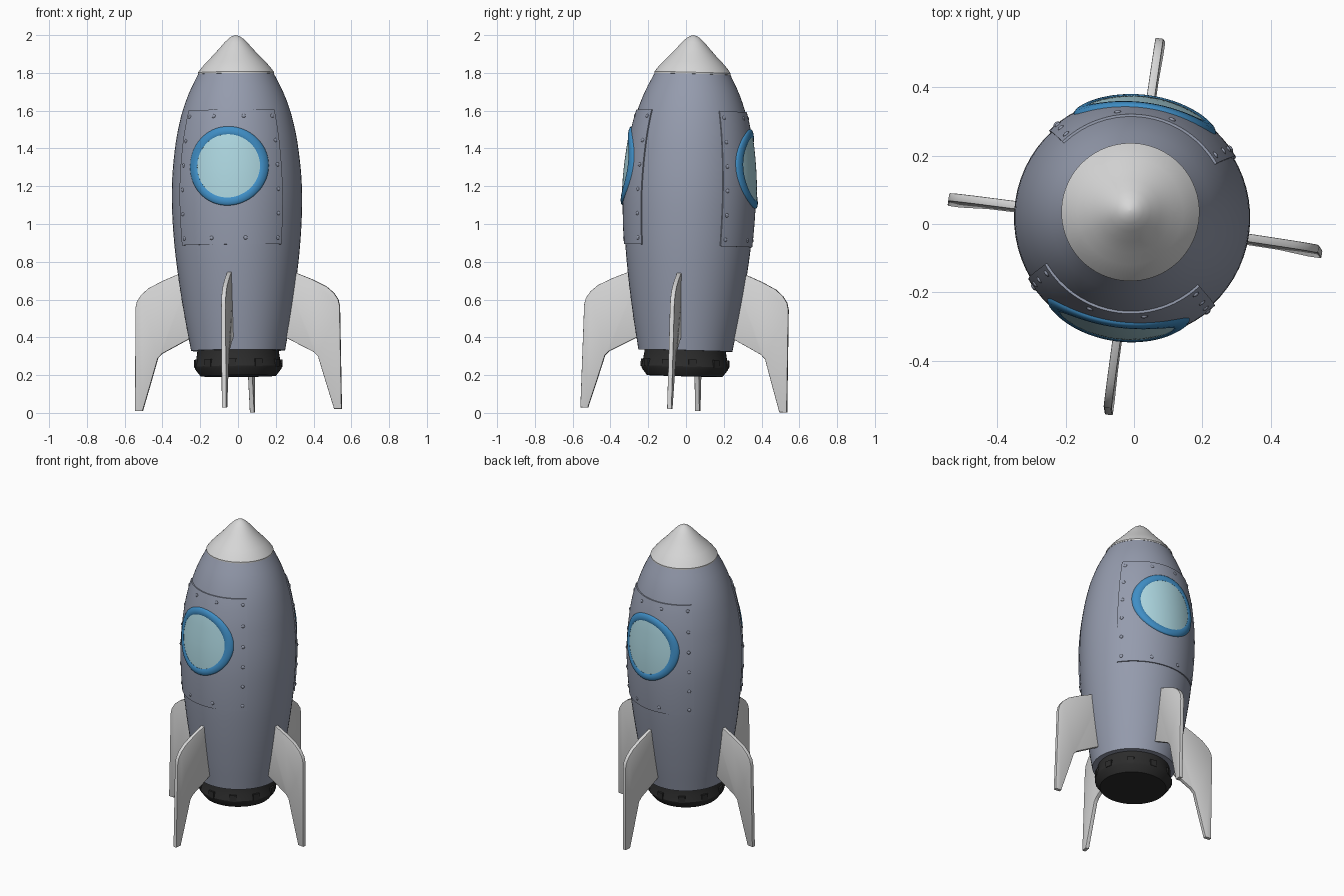
import bpy, bmesh, math
from mathutils import Matrix, Vector

if "Cube" in bpy.data.objects:
    bpy.data.objects.remove(bpy.data.objects["Cube"])

# Slight lean and twist of the whole rocket
POSE = (Matrix.Translation((0.003, -0.012, 0)) @ Matrix.Rotation(-0.0075, 4, 'Y')
        @ Matrix.Rotation(-0.026, 4, 'X') @ Matrix.Rotation(math.radians(-8), 4, 'Z'))


def mat(name, *rgb):
    m = bpy.data.materials.new(name)
    m.diffuse_color = (*rgb, 1)
    m.use_nodes = True
    m.node_tree.nodes["Principled BSDF"].inputs["Base Color"].default_value = m.diffuse_color
    return m


HULL = mat("blue_grey_hull", 0.30, 0.33, 0.42)
WHITE = mat("light_grey", 0.68, 0.68, 0.68)
DARK = mat("dark_engine", 0.025, 0.025, 0.025)
BLUE = mat("blue_frame", 0.05, 0.27, 0.56)
GLASS = mat("pale_blue_glass", 0.42, 0.68, 0.75)


def finish(name, bm, material, angle=35):
    bmesh.ops.remove_doubles(bm, verts=bm.verts, dist=1e-5)
    bmesh.ops.recalc_face_normals(bm, faces=bm.faces)
    bm.transform(POSE)
    me = bpy.data.meshes.new(name)
    bm.to_mesh(me)
    bm.free()
    me.materials.append(material)
    ob = bpy.data.objects.new(name, me)
    bpy.context.collection.objects.link(ob)
    bpy.ops.object.select_all(action='DESELECT')
    ob.select_set(True)
    bpy.context.view_layer.objects.active = ob
    bpy.ops.object.shade_smooth_by_angle(angle=math.radians(angle))
    return ob


# Hull outline: (height, radius)
HULL_PTS = [(0.33, 0.249), (0.5, 0.28), (0.7, 0.311), (0.9, 0.334), (1.1, 0.345), (1.25, 0.342),
            (1.4, 0.327), (1.5, 0.31), (1.6, 0.285), (1.7, 0.248), (1.8, 0.198)]


def hull_radius(z):
    p = HULL_PTS
    i = max(k for k in range(len(p) - 1) if k == 0 or p[k][0] <= z)

    def slope(k):
        a, b = p[max(k - 1, 0)], p[min(k + 1, len(p) - 1)]
        return (b[1] - a[1]) / (b[0] - a[0])
    h = p[i + 1][0] - p[i][0]
    t = (z - p[i][0]) / h
    return ((2*t**3 - 3*t*t + 1) * p[i][1] + (t**3 - 2*t*t + t) * h * slope(i)
            + (3*t*t - 2*t**3) * p[i + 1][1] + (t**3 - t*t) * h * slope(i + 1))


def on_hull(theta, z, off):
    r = hull_radius(z) + off
    return Vector((r * math.cos(theta), r * math.sin(theta), z))


def loft(sections, closed):
    """Skin a row of matching closed sections."""
    bm = bmesh.new()
    rows = [[bm.verts.new(p) for p in s] for s in sections]
    n, m = len(rows), len(rows[0])
    for i in range(n if closed else n - 1):
        a, b = rows[i], rows[(i + 1) % n]
        for j in range(m):
            k = (j + 1) % m
            bm.faces.new((a[j], b[j], b[k], a[k]))
    if not closed:
        bm.faces.new(rows[0])
        bm.faces.new(rows[-1])
    return bm


def lathe(name, profile, material, n=64, angle=35):
    """Revolve (radius, height) points; ends are capped."""
    rings = [[(r * math.cos(t), r * math.sin(t), z)
              for t in (2 * math.pi * k / n for k in range(n))] for r, z in profile]
    return finish(name, loft(rings, False), material, angle)


# Hull, nose cone and engine
zs = [0.33 + 1.47 * k / 40 for k in range(41)]
lathe("hull", [(hull_radius(z), z) for z in zs], HULL)
lathe("nose_cone", [(0.19, 1.79), (0.202, 1.795), (0.202, 1.803), (0.182, 1.83), (0.155, 1.86),
                    (0.122, 1.893), (0.09, 1.928), (0.06, 1.962), (0.038, 1.983),
                    (0.018, 1.996), (0.002, 2.0)], WHITE)
lathe("engine", [(0.215, 0.345), (0.217, 0.315), (0.222, 0.285), (0.232, 0.245), (0.228, 0.232),
                 (0.2, 0.195)], DARK, 48, 25)

# Small blocks around the engine
bm = bmesh.new()
for k in range(10):
    t = 2 * math.pi * (k + 0.5) / 10
    m = (Matrix.Rotation(t, 4, 'Z') @ Matrix.Translation((0.222, 0, 0.262))
         @ Matrix.Diagonal((0.024, 0.042, 0.04, 1)))
    bmesh.ops.create_cube(bm, size=1, matrix=m)
finish("engine_blocks", bm, DARK)

# Four fins with a rounded shoulder
FIN = [(0.23, 0.41), (0.24, 0.755), (0.315, 0.738), (0.40, 0.703), (0.475, 0.665), (0.515, 0.63),
       (0.538, 0.595), (0.546, 0.56), (0.552, 0.0155), (0.512, 0.0155), (0.468, 0.16),
       (0.428, 0.295), (0.405, 0.318)]
for k, name in enumerate(["right_fin", "back_fin", "left_fin", "front_fin"]):
    sides = [[(x, y, z) for x, z in FIN] for y in (-0.012, 0.012)]
    bm = loft(sides, False)
    bmesh.ops.recalc_face_normals(bm, faces=bm.faces)
    rim = [e for e in bm.edges if abs(e.verts[0].co.y - e.verts[1].co.y) < 1e-6]
    bmesh.ops.bevel(bm, geom=rim, offset=0.003, segments=2, profile=0.5, affect='EDGES')
    bm.transform(Matrix.Rotation(k * math.pi / 2, 4, 'Z'))
    finish(name, bm, WHITE)

HALF, Z0, Z1, ZC = math.radians(51.5), 0.885, 1.6, 1.3


def window_point(mid, radius, a, off):
    """Point of a round window projected straight onto the hull."""
    z = ZC + radius * math.sin(a)
    x = radius * math.cos(a)
    return on_hull(mid + math.asin(x / (hull_radius(z) + off)), z, off)


for side, mid in (("front", -math.pi / 2), ("back", math.pi / 2)):
    # Riveted plate wrapped around the hull
    pz = [Z0 + (Z1 - Z0) * k / 24 for k in range(25)]
    sections = []
    for k in range(29):
        t = mid - HALF + 2 * HALF * k / 28
        sections.append([on_hull(t, z, 0.007) for z in pz]
                        + [on_hull(t, z, -0.008) for z in reversed(pz)])
    finish(side + "_plate", loft(sections, False), HULL)

    # Rivets along the plate edges
    spots = [(s * (HALF - 0.08), Z0 + 0.035 + (Z1 - Z0 - 0.07) * k / 5)
             for s in (-1, 1) for k in range(6)]
    spots += [(s * 0.27, z) for s in (-1, 1) for z in (Z0 + 0.035, Z1 - 0.035)]
    bm = bmesh.new()
    for t, z in spots:
        m = (Matrix.Translation(on_hull(mid + t, z, 0.006)) @ Matrix.Rotation(mid + t, 4, 'Z')
             @ Matrix.Diagonal((0.6, 1, 1, 1)))
        bmesh.ops.create_uvsphere(bm, u_segments=10, v_segments=6, radius=0.011, matrix=m)
    finish(side + "_rivets", bm, HULL)

    # Window frame and glass
    angles = [2 * math.pi * k / 64 for k in range(64)]
    frame = [(0.168, -0.005), (0.168, 0.013), (0.175, 0.017), (0.19, 0.018), (0.204, 0.016),
             (0.21, 0.011), (0.21, -0.005)]
    finish(side + "_window_frame",
           loft([[window_point(mid, r, a, o) for r, o in frame] for a in angles], True), BLUE, 50)
    pane = [(0.172 * k / 10, 0.012) for k in range(11)] + [(0.172, 0.002), (0, 0.002)]
    finish(side + "_window_glass",
           loft([[window_point(mid, r, a, o) for r, o in pane] for a in angles], True), GLASS)
